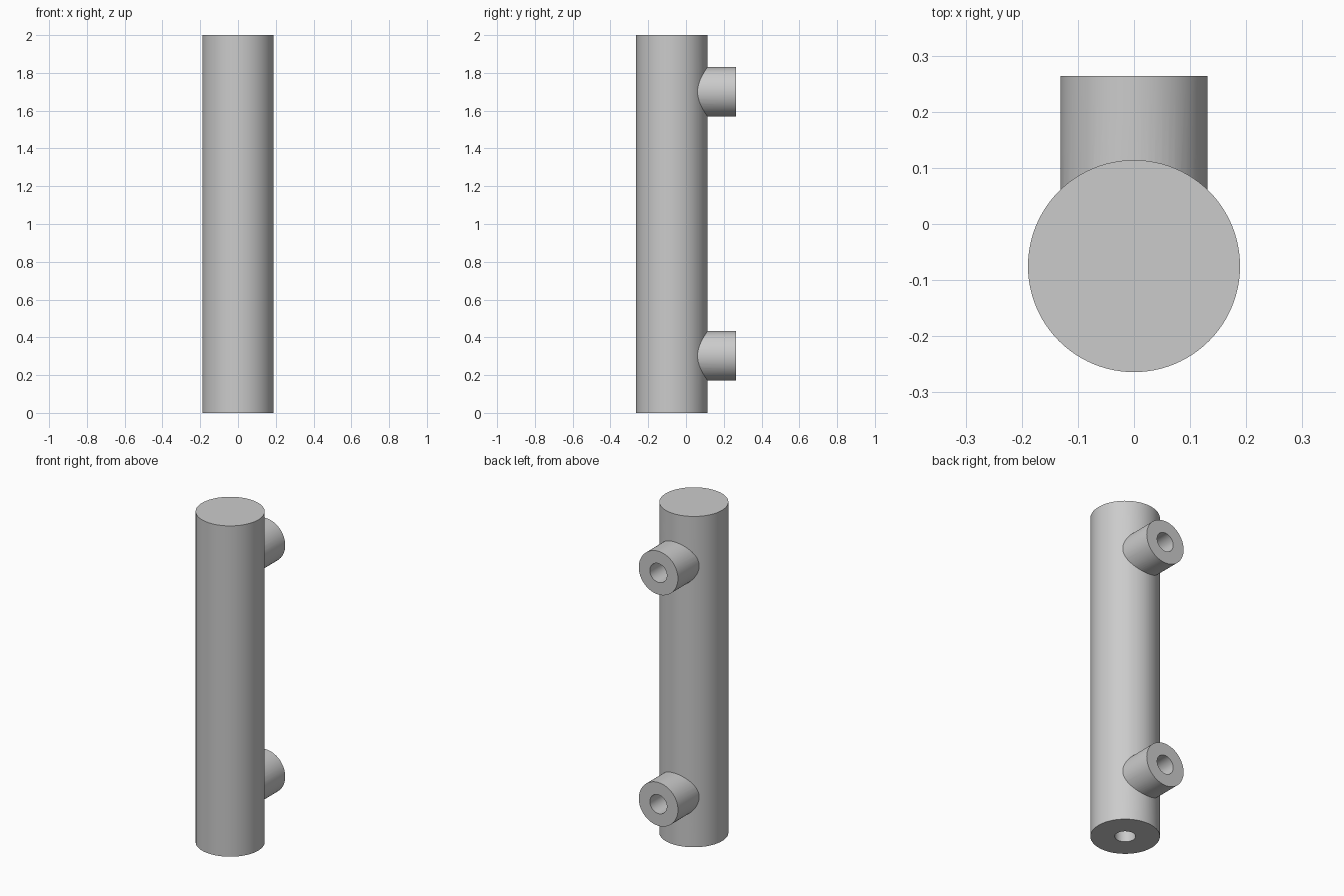
import bpy
import math

cube = bpy.data.objects.get("Cube")
if cube:
    bpy.data.objects.remove(cube, do_unlink=True)

BAR_Y = -0.075
BACK_Y = 0.264
HOLE_R = 0.057
POST_HEIGHTS = (0.302, 1.70)

steel = bpy.data.materials.new("satin grey")
steel.use_nodes = True
grey = (0.6, 0.6, 0.6, 1)
steel.diffuse_color = grey
steel.node_tree.nodes["Principled BSDF"].inputs["Base Color"].default_value = grey


def rod(name, radius, start, end, axis, sides=64):
    """Cylinder between two points along the y or z axis."""
    length = math.dist(start, end)
    middle = [(a + b) / 2 for a, b in zip(start, end)]
    turn = (math.pi / 2, 0, 0) if axis == "y" else (0, 0, 0)
    bpy.ops.mesh.primitive_cylinder_add(
        vertices=sides, radius=radius, depth=length, location=middle, rotation=turn)
    obj = bpy.context.object
    obj.name = name
    obj.data.materials.append(steel)
    return obj


def combine(target, tool, operation):
    """Apply a boolean and discard the tool."""
    tool.hide_render = True
    mod = target.modifiers.new(operation.lower(), "BOOLEAN")
    mod.operation = operation
    mod.solver = "EXACT"
    mod.object = tool
    bpy.context.view_layer.objects.active = target
    bpy.ops.object.modifier_apply(modifier=mod.name)
    bpy.data.objects.remove(tool, do_unlink=True)


# Upright grip bar
handle = rod("handle_bar", 0.189, (0, BAR_Y, 0), (0, BAR_Y, 2), "z", 96)

# Two mounting posts joined to the back of the bar
for z in POST_HEIGHTS:
    post = rod("mounting_post", 0.131, (0, BAR_Y, z), (0, BACK_Y, z), "y")
    combine(handle, post, "UNION")

# Blind screw holes in the posts
for z in POST_HEIGHTS:
    hole = rod("post_hole", HOLE_R, (0, 0, z), (0, BACK_Y + 0.1, z), "y", 48)
    combine(handle, hole, "DIFFERENCE")

# Blind hole in the bottom end
hole = rod("end_hole", HOLE_R, (0, BAR_Y, -0.1), (0, BAR_Y, 0.26), "z", 48)
combine(handle, hole, "DIFFERENCE")

# Smooth walls with crisp rims
bpy.ops.object.select_all(action="DESELECT")
handle.select_set(True)
bpy.context.view_layer.objects.active = handle
bpy.ops.object.shade_smooth_by_angle(angle=math.radians(30))
